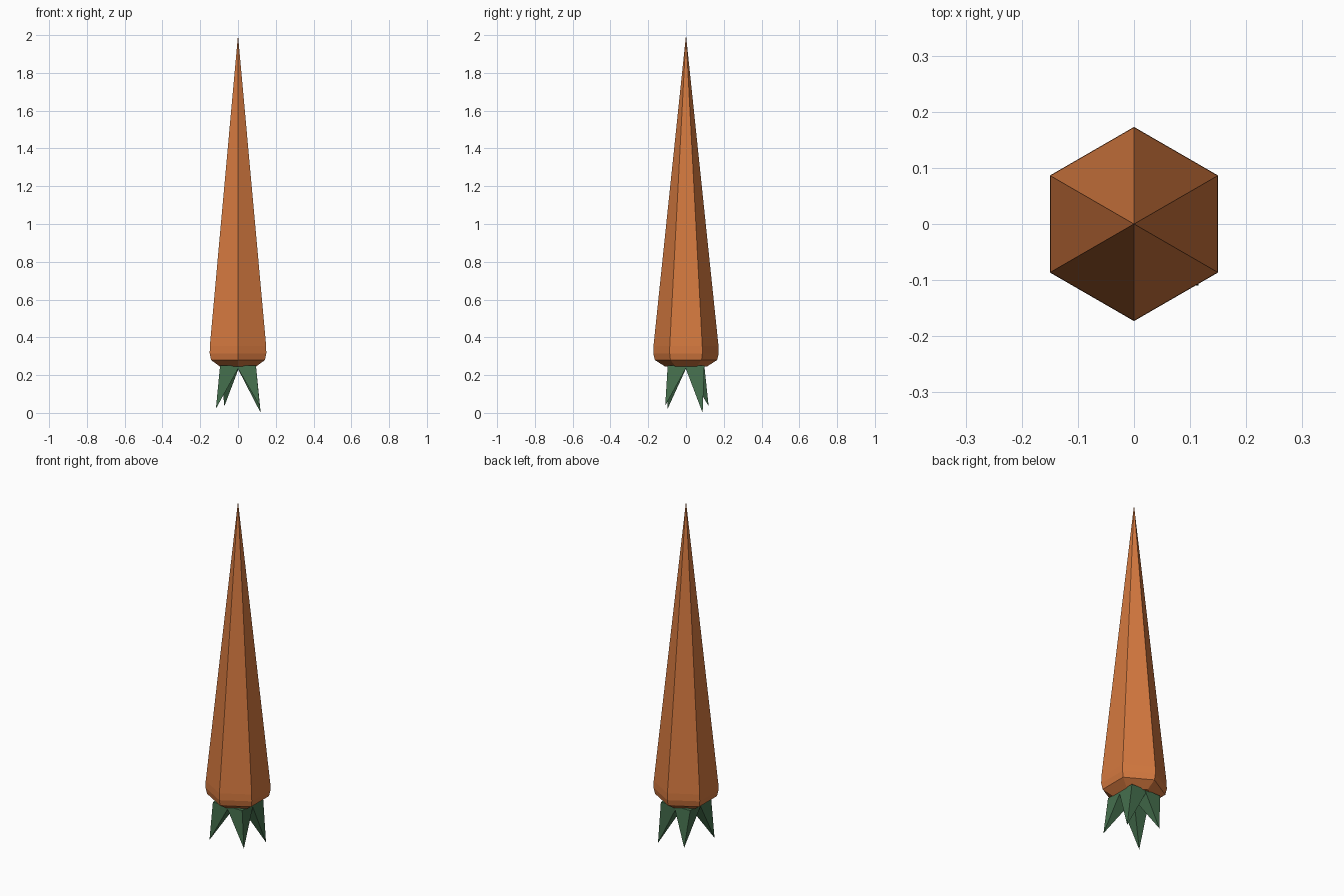
import bpy, bmesh
from math import cos, sin, pi

if "Cube" in bpy.data.objects:
    bpy.data.objects.remove(bpy.data.objects["Cube"])


def material(name, color):
    mat = bpy.data.materials.new(name)
    mat.diffuse_color = (*color, 1)
    mat.use_nodes = True
    mat.node_tree.nodes["Principled BSDF"].inputs["Base Color"].default_value = mat.diffuse_color
    return mat


def make_object(name, bm, mat):
    bmesh.ops.recalc_face_normals(bm, faces=bm.faces)
    mesh = bpy.data.meshes.new(name)
    bm.to_mesh(mesh)
    bm.free()
    mesh.materials.append(mat)
    obj = bpy.data.objects.new(name, mesh)
    bpy.context.collection.objects.link(obj)
    return obj


def spike(bm, ring, tip):
    """Close a ring of vertices with triangles to one tip point."""
    apex = bm.verts.new(tip)
    for i, v in enumerate(ring):
        bm.faces.new((v, ring[(i + 1) % len(ring)], apex))


orange = material("orange", (0.66, 0.19, 0.05))
green = material("green", (0.06, 0.16, 0.075))

# Root: six-sided profile with a bevelled crown, tapering up to a point
SIDES = 6
profile = [(0.11, 0.245), (0.165, 0.28), (0.173, 0.315), (0.172, 0.355)]
bm = bmesh.new()
rings = [[bm.verts.new((r * cos(pi / 2 + i * 2 * pi / SIDES),
                        r * sin(pi / 2 + i * 2 * pi / SIDES), z))
          for i in range(SIDES)] for r, z in profile]
bm.faces.new(rings[0])
for low, high in zip(rings, rings[1:]):
    for i in range(SIDES):
        j = (i + 1) % SIDES
        bm.faces.new((low[i], low[j], high[j], high[i]))
spike(bm, rings[-1], (0, 0, 2.0))
make_object("root", bm, orange)

# Leaves: four splayed four-sided spikes pointing down
tips = [(-0.117, -0.097, 0.022), (0.115, -0.11, 0.038),
        (0.12, 0.088, 0.0), (-0.072, 0.12, 0.035)]
HALF = 0.052
for n, tip in enumerate(tips):
    cx = 0.043 if tip[0] > 0 else -0.043
    cy = 0.045 if tip[1] > 0 else -0.045
    bm = bmesh.new()
    base = [bm.verts.new((cx + sx * HALF, cy + sy * HALF, 0.25))
            for sx, sy in ((-1, -1), (1, -1), (1, 1), (-1, 1))]
    bm.faces.new(base)
    spike(bm, base, tip)
    make_object(f"leaf_{n + 1}", bm, green)
